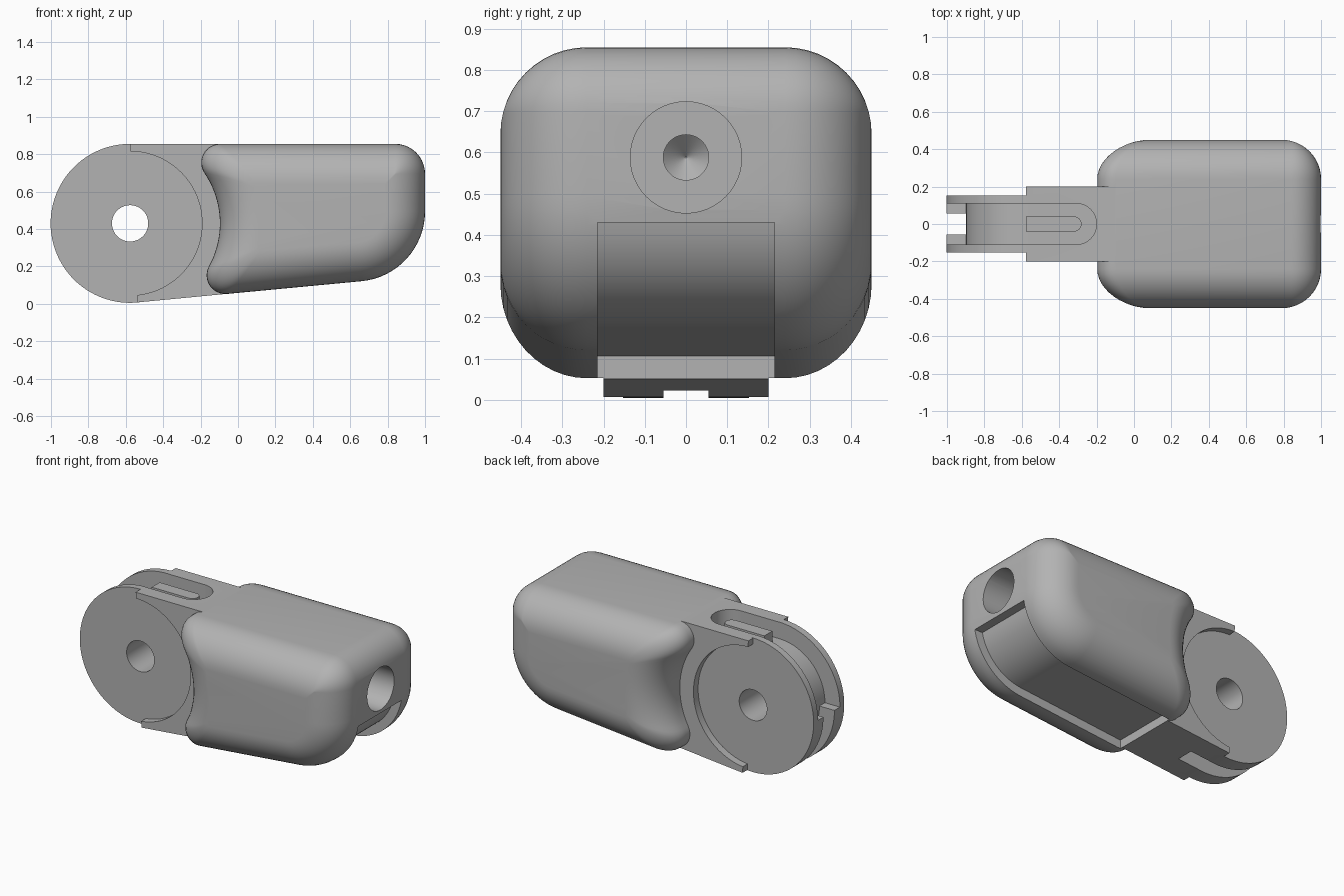
import bpy, bmesh, math

if "Cube" in bpy.data.objects:
    bpy.data.objects.remove(bpy.data.objects["Cube"])

CX, CZ, R_HUB = -0.577, 0.43, 0.425      # hub axis and radius
A = math.atan(0.0957)                    # slope of the underside
TOP = CZ + R_HUB
TAN = (CX + R_HUB * math.sin(A), CZ - R_HUB * math.cos(A))
ARC = (0.625, 0.494)                     # centre of the big lower nose curve

grey = bpy.data.materials.new("grey plastic")
grey.diffuse_color = (0.45, 0.45, 0.45, 1)
grey.use_nodes = True
grey.node_tree.nodes["Principled BSDF"].inputs["Base Color"].default_value = grey.diffuse_color


def under(x):
    return TAN[1] + (x - TAN[0]) * math.tan(A)


def arc(c, r, a0, a1, n):
    return [(c[0] + r * math.cos(a0 + (a1 - a0) * i / n),
             c[1] + r * math.sin(a0 + (a1 - a0) * i / n)) for i in range(n + 1)]


def loft(name, rings):
    """Join equal rings of 3D points into a closed solid."""
    bm = bmesh.new()
    vs = [[bm.verts.new(p) for p in ring] for ring in rings]
    n = len(vs[0])
    for a, b in zip(vs, vs[1:]):
        for i in range(n):
            j = (i + 1) % n
            bm.faces.new((a[i], a[j], b[j], b[i]))
    bm.faces.new(vs[0])
    bm.faces.new(vs[-1])
    bmesh.ops.recalc_face_normals(bm, faces=bm.faces)
    me = bpy.data.meshes.new(name)
    bm.to_mesh(me)
    bm.free()
    me.materials.append(grey)
    ob = bpy.data.objects.new(name, me)
    bpy.context.collection.objects.link(ob)
    return ob


def prism_y(name, pts, y0, y1):
    return loft(name, [[(x, y, z) for x, z in pts] for y in (y0, y1)])


def prism_z(name, pts, z0, z1):
    return loft(name, [[(x, y, z) for x, y in pts] for z in (z0, z1)])


def disc(name, r, y0, y1):
    return prism_y(name, arc((CX, CZ), r, 0, math.tau * 95 / 96, 95), y0, y1)


def combine(target, tool, op):
    m = target.modifiers.new(op, 'BOOLEAN')
    m.operation, m.solver, m.object = op, 'EXACT', tool
    bpy.context.view_layer.objects.active = target
    bpy.ops.object.modifier_apply(modifier=m.name)
    bpy.data.objects.remove(tool)


def side_profile(t):
    """Body outline seen from the side, shrunk by t."""
    R, f = 0.48 + t, 0.1 - 0.4 * t
    h = R_HUB - t - f
    s = math.sqrt((R + f) ** 2 - h * h)
    ct = (CX + s, CZ + h)
    cb = (CX + s * math.cos(A) + h * math.sin(A), CZ + s * math.sin(A) - h * math.cos(A))
    at = math.atan2(h, s)
    ab = math.atan2(cb[1] - CZ, cb[0] - CX)
    q = max(0.16 - t, 0.005)
    pts = arc((1 - t - q, TOP - t - q), q, math.pi / 2, 0, 10)
    pts += arc(ARC, 0.375 - t, 0, A - math.pi / 2, 16)
    pts += arc(cb, f, A - math.pi / 2, ab - math.pi, 12)
    pts += arc((CX, CZ), R, ab, at, 20)[1:-1]
    pts += arc(ct, f, at + math.pi, math.pi / 2, 12)
    return pts


# rounded main body, edge radius 0.21
ROUND, N = 0.21, 12
half = [(0.24 + ROUND * math.sin(i * math.pi / 2 / N), ROUND * (1 - math.cos(i * math.pi / 2 / N)))
        for i in range(N + 1)]
layers = [(-y, t) for y, t in reversed(half)] + half
body = loft("housing", [[(x, y, z) for x, z in side_profile(t)] for y, t in layers])

# neck with round recesses in its cheeks, then the hub disc
neck = prism_y("neck", [(CX, TOP - 0.0005), (0.05, TOP - 0.0005),
                        (0.05, under(0.05) + 0.0005), (TAN[0], TAN[1] + 0.0005)], -0.2, 0.2)
for s in (-1, 1):
    combine(neck, disc("recess", 0.385, s * 0.152, s * 0.3), 'DIFFERENCE')
combine(neck, disc("hub", R_HUB, -0.153, 0.153), 'UNION')

# upper rim groove (wide) and lower rim groove (narrow)
FL = 0.32
upper = arc((CX, CZ), FL, math.pi, math.pi / 2, 24)
upper += [(CX + 0.01, CZ + FL), (CX + 0.01, 1.0), (-1.2, 1.0), (-1.2, CZ)]
combine(neck, prism_y("upper_groove", upper, -0.11, 0.11), 'DIFFERENCE')
lower = arc((CX, CZ), FL, math.pi - 0.02, 1.5 * math.pi, 24)
lower += [(-0.375, CZ - FL), (-0.375, -0.2), (-1.2, -0.2), (-1.2, CZ + 0.01)]
combine(neck, prism_y("lower_groove", lower, -0.055, 0.055), 'DIFFERENCE')

combine(body, neck, 'UNION')

# round-ended slot in the top of the neck
slot = arc((-0.31, 0), 0.11, -math.pi / 2, math.pi / 2, 24) + [(CX, 0.11), (CX, -0.11)]
combine(body, prism_z("slot", slot, CZ + FL, 1.0), 'DIFFERENCE')

# axle hole
combine(body, disc("axle_hole", 0.097, -0.4, 0.4), 'DIFFERENCE')

# stepped round socket in the nose
socket = [(1.2, 0.135), (0.65, 0.135), (0.65, 0.055), (0.35, 0.055), (0.3, 0.002)]
ring = [[(x, r * math.cos(k * math.tau / 48), 0.588 + r * math.sin(k * math.tau / 48))
         for k in range(48)] for x, r in socket]
combine(body, loft("socket", ring), 'DIFFERENCE')

# shallow pocket following the underside and the nose curve
D = 0.055
end = -math.asin((ARC[1] - 0.43) / (0.375 - D))
pocket = [(-0.08, -0.2), (-0.08, under(-0.08) + D / math.cos(A))]
pocket += arc(ARC, 0.375 - D, A - math.pi / 2, end, 16)
pocket += [(1.2, 0.43), (1.2, -0.2)]
combine(body, prism_y("pocket", pocket, -0.215, 0.215), 'DIFFERENCE')

# round-ended bar standing in the slot
bar = arc((-0.32, 0), 0.04, -math.pi / 2, math.pi / 2, 12) + [(CX, 0.04), (CX, -0.04)]
key = prism_z("slot_bar", bar, 0.74, 0.825)

for ob in (body, key):
    bpy.ops.object.select_all(action='DESELECT')
    ob.select_set(True)
    bpy.context.view_layer.objects.active = ob
    bpy.ops.object.shade_smooth_by_angle(angle=math.radians(30))
